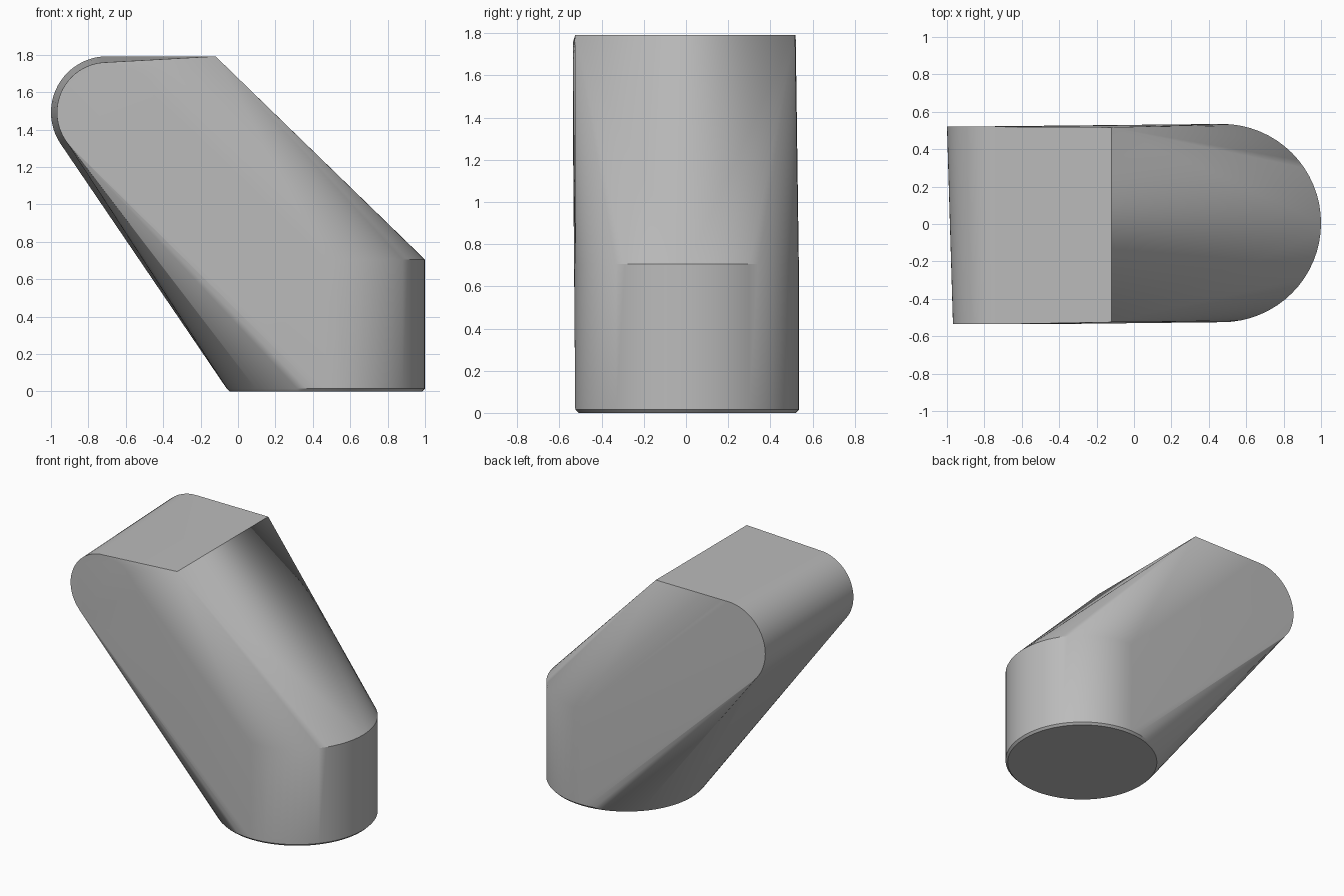
import bpy, bmesh
from math import pi, cos, sin, radians

cube = bpy.data.objects.get("Cube")
if cube:
    bpy.data.objects.remove(cube, do_unlink=True)

SEGMENTS = 64

grey = bpy.data.materials.new("plain_grey")
grey.use_nodes = True
colour = (0.5, 0.5, 0.5, 1)
grey.diffuse_color = colour
grey.node_tree.nodes["Principled BSDF"].inputs["Base Color"].default_value = colour

bm = bmesh.new()
angles = [2 * pi * i / SEGMENTS for i in range(SEGMENTS)]


def foot_ring(radius, z):
    """Horizontal circle of the upright foot."""
    for a in angles:
        bm.verts.new((0.47 + radius * cos(a), 0.005 + radius * sin(a), z))


def head_ring(radius, y):
    """Upright circle of the rounded head."""
    for a in angles:
        bm.verts.new((-0.7 + radius * cos(a), y, 1.492 + radius * sin(a)))


# Round foot with a small chamfer underneath
foot_ring(0.515, 0)
foot_ring(0.53, 0.015)
foot_ring(0.53, 0.705)

# Rounded head, slightly narrower at the front
head_ring(0.268, -0.535)
head_ring(0.3, 0.52)

# Straight ridge between the top and the slope
for y in (-0.525, 0.517):
    bm.verts.new((-0.12, y, 1.792))

# Skin stretched over all the profiles
hull = bmesh.ops.convex_hull(bm, input=bm.verts)
unused = {v for v in hull["geom_interior"] + hull["geom_unused"]
          if isinstance(v, bmesh.types.BMVert)}
bmesh.ops.delete(bm, geom=list(unused), context="VERTS")
bmesh.ops.dissolve_limit(bm, angle_limit=radians(0.2),
                         verts=bm.verts, edges=bm.edges)
bmesh.ops.recalc_face_normals(bm, faces=bm.faces)

mesh = bpy.data.meshes.new("angled_body")
bm.to_mesh(mesh)
bm.free()
mesh.materials.append(grey)
body = bpy.data.objects.new("angled_body", mesh)
bpy.context.collection.objects.link(body)

bpy.ops.object.select_all(action="DESELECT")
body.select_set(True)
bpy.context.view_layer.objects.active = body
bpy.ops.object.shade_smooth_by_angle(angle=radians(30))
